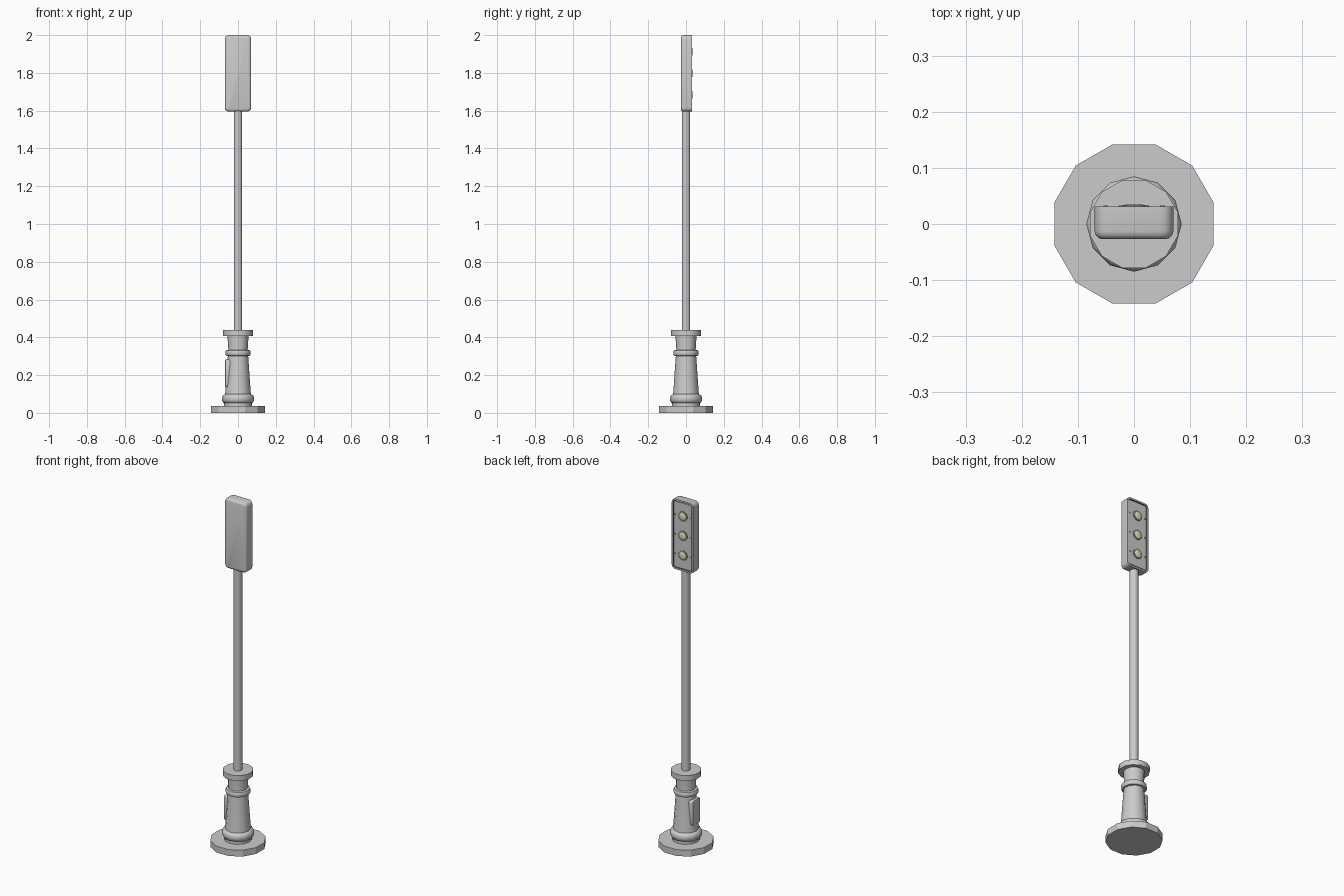
import bpy, bmesh, math
from mathutils import Matrix, Vector

cube = bpy.data.objects.get("Cube")
if cube:
    bpy.data.objects.remove(cube, do_unlink=True)


def make_material(name, rgb):
    mat = bpy.data.materials.new(name)
    mat.use_nodes = True
    mat.diffuse_color = (*rgb, 1)
    mat.node_tree.nodes["Principled BSDF"].inputs["Base Color"].default_value = (*rgb, 1)
    return mat


GREY = make_material("light grey metal", (0.6, 0.6, 0.6))
DARK = make_material("dark grey trim", (0.2, 0.2, 0.2))
LENS = make_material("pale yellow lens", (0.78, 0.78, 0.5))


def finish(name, bm, mats, smooth=None):
    bmesh.ops.recalc_face_normals(bm, faces=bm.faces)
    mesh = bpy.data.meshes.new(name)
    bm.to_mesh(mesh)
    bm.free()
    for mat in mats:
        mesh.materials.append(mat)
    obj = bpy.data.objects.new(name, mesh)
    bpy.context.collection.objects.link(obj)
    if smooth:
        bpy.ops.object.select_all(action='DESELECT')
        obj.select_set(True)
        bpy.context.view_layer.objects.active = obj
        bpy.ops.object.shade_smooth_by_angle(angle=math.radians(smooth))
    return obj


def lathe(name, profile, sides, mat, turn=0.0, smooth=None, matrix=Matrix()):
    """Closed solid of revolution from (radius, height) pairs."""
    bm = bmesh.new()
    rings = []
    for r, z in profile:
        angles = [turn + math.tau * i / sides for i in range(sides)]
        rings.append([bm.verts.new((r * math.cos(a), r * math.sin(a), z)) for a in angles])
    for low, high in zip(rings, rings[1:]):
        for i in range(sides):
            j = (i + 1) % sides
            bm.faces.new((low[i], low[j], high[j], high[i]))
    bm.faces.new(rings[0])
    bm.faces.new(rings[-1])
    bm.transform(matrix)
    return finish(name, bm, [mat], smooth)


def box(size, centre):
    bm = bmesh.new()
    bmesh.ops.create_cube(bm, size=1)
    bmesh.ops.scale(bm, vec=size, verts=bm.verts)
    bmesh.ops.translate(bm, vec=centre, verts=bm.verts)
    return bm


HALF = math.radians(15)

# Foot, column with its mouldings, collar and pole
lathe("base_plate", [(0.147, 0), (0.147, 0.037)], 12, GREY, HALF)
lathe("column", [(0.074, 0.037), (0.074, 0.055), (0.068, 0.1), (0.054, 0.3),
                 (0.051, 0.33), (0.056, 0.41)], 12, GREY, 0, 35)
lathe("lower_moulding", [(0.066, 0.05), (0.08, 0.055), (0.085, 0.068), (0.085, 0.08),
                         (0.08, 0.093), (0.066, 0.1)], 12, GREY, 0, 50)
lathe("upper_moulding", [(0.05, 0.3), (0.063, 0.303), (0.067, 0.312), (0.067, 0.322),
                         (0.063, 0.331), (0.05, 0.334)], 12, GREY, 0, 50)
lathe("collar", [(0.081, 0.407), (0.081, 0.438)], 12, GREY, HALF, 35)
lathe("pole", [(0.023, 0.43), (0.023, 1.62)], 12, GREY, HALF, 35)

# Service hatch on the right side of the column
bm = box((0.03, 0.07, 0.145), (-0.054, 0, 0.21))
bmesh.ops.bevel(bm, geom=[e for e in bm.edges if abs(e.verts[0].co.x - e.verts[1].co.x) > 0.01],
                offset=0.012, segments=3, affect='EDGES', profile=0.5)
outer = [e for e in bm.edges if all(v.co.x < -0.068 for v in e.verts)]
bmesh.ops.bevel(bm, geom=outer, offset=0.006, segments=2, affect='EDGES', profile=0.5)
finish("service_hatch", bm, [GREY], 40)

# Lamp head: rounded shell, open rim at the back with a recessed panel
BACK = 0.031
bm = box((0.14, 0.058, 0.405), (0, BACK - 0.029, 1.7975))
corners = [e for e in bm.edges if abs(e.verts[0].co.y - e.verts[1].co.y) > 0.01]
bmesh.ops.bevel(bm, geom=corners, offset=0.022, segments=4, affect='EDGES', profile=0.5)
front = [e for e in bm.edges if all(v.co.y < BACK - 0.05 for v in e.verts)]
bmesh.ops.bevel(bm, geom=front, offset=0.014, segments=3, affect='EDGES', profile=0.5)
bm.normal_update()
rear = [f for f in bm.faces if f.normal.y > 0.99]
bmesh.ops.inset_region(bm, faces=rear, thickness=0.009, depth=0)
rim = bmesh.ops.inset_region(bm, faces=rear, thickness=0.001, depth=-0.008)["faces"]
groove = bmesh.ops.inset_region(bm, faces=rear, thickness=0.003, depth=0)["faces"]
for f in rim + groove:
    f.material_index = 1
bmesh.ops.inset_region(bm, faces=rear, thickness=0.001, depth=0.005)
finish("lamp_head", bm, [GREY, DARK], 35)

# Three lamps with dark bezels, and a screw on each side of every lamp
for i, z in enumerate((1.685, 1.798, 1.911)):
    def facing_back(x):
        return Matrix.Translation((x, BACK - 0.004, z)) @ Matrix.Rotation(-math.pi / 2, 4, 'X')
    lathe(f"lamp_bezel_{i + 1}", [(0.029, 0), (0.029, 0.004), (0.026, 0.006), (0.021, 0.006)],
          16, DARK, 0, 35, facing_back(0))
    lathe(f"lamp_lens_{i + 1}", [(0.022, 0), (0.022, 0.005), (0.018, 0.007), (0.01, 0.0085)],
          16, LENS, 0, 40, facing_back(0))
    for side, x in (("left", 0.05), ("right", -0.05)):
        lathe(f"{side}_screw_{i + 1}", [(0.004, 0), (0.004, 0.006)], 8, GREY, 0, None,
              facing_back(x))
